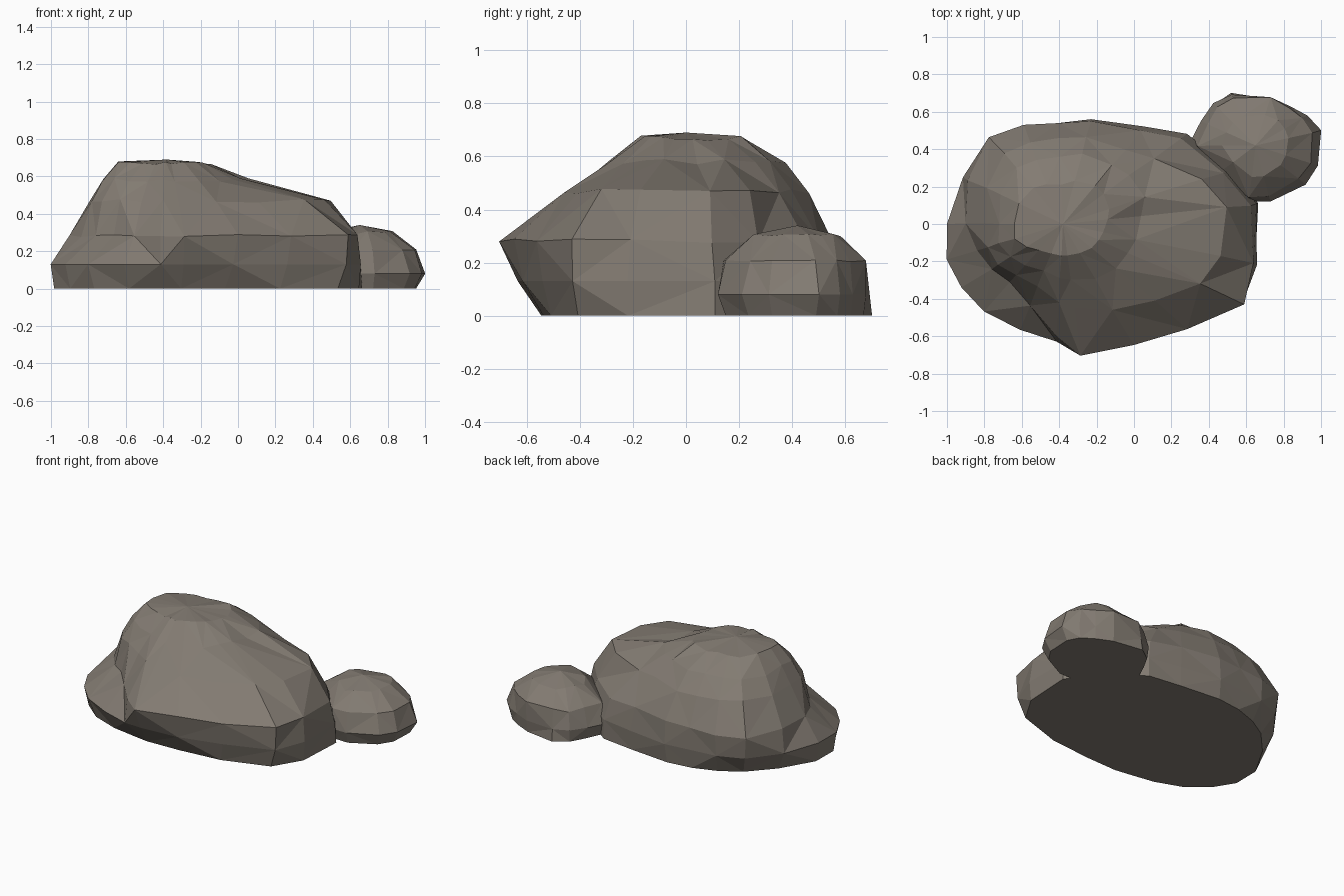
import bpy
import bmesh
import random
from math import cos, sin, radians

random.seed(4)

default_cube = bpy.data.objects.get("Cube")
if default_cube:
    bpy.data.objects.remove(default_cube, do_unlink=True)


def make_material(name, colour):
    material = bpy.data.materials.new(name)
    material.use_nodes = True
    material.diffuse_color = colour
    shader = material.node_tree.nodes["Principled BSDF"]
    shader.inputs["Base Color"].default_value = colour
    shader.inputs["Roughness"].default_value = 0.9
    return material


def make_rock(name, centre, levels, columns, peak, material, jitter):
    """Faceted boulder: each column holds a direction in degrees, then the
    reach that way in hundredths, from the lowest level to the highest."""
    mesh_builder = bmesh.new()
    count = len(columns)
    rings = []
    for level, height in enumerate(levels):
        ring = []
        for direction, *reaches in columns:
            angle = radians(direction)
            reach = reaches[level] / 100
            lift = 0
            # uneven the upper rings so the facets look chipped
            if level > 1:
                lift = random.uniform(-jitter, jitter)
                angle += random.uniform(-jitter, jitter)
            ring.append(mesh_builder.verts.new((
                centre[0] + reach * cos(angle),
                centre[1] + reach * sin(angle),
                height + lift)))
        rings.append(ring)

    # flat underside
    mesh_builder.faces.new(list(reversed(rings[0])))

    # sides, split into triangles along alternating diagonals
    for level in range(len(rings) - 1):
        low, high = rings[level], rings[level + 1]
        for step in range(count):
            after = (step + 1) % count
            a, b, c, d = low[step], low[after], high[after], high[step]
            if (step + level) % 2:
                triangles = ((a, b, c), (a, c, d))
            else:
                triangles = ((a, b, d), (b, c, d))
            for triangle in triangles:
                mesh_builder.faces.new(triangle)

    # crown
    top = mesh_builder.verts.new((centre[0], centre[1], peak))
    for step in range(count):
        mesh_builder.faces.new((rings[-1][step], rings[-1][(step + 1) % count], top))

    bmesh.ops.recalc_face_normals(mesh_builder, faces=mesh_builder.faces)
    mesh = bpy.data.meshes.new(name)
    mesh_builder.to_mesh(mesh)
    mesh_builder.free()
    mesh.materials.append(material)
    rock = bpy.data.objects.new(name, mesh)
    bpy.context.collection.objects.link(rock)
    return rock


stone = make_material("brown_grey_stone", (0.225, 0.198, 0.168, 1))

# Large boulder with a low ledge at one front corner
large_columns = [
    (6, 105, 104, 101, 88, 42, 24),
    (18, 95, 95, 90, 78, 46, 26),
    (36, 82, 82, 78, 60, 44, 27),
    (50, 67, 68, 65, 52, 41, 27),
    (75, 56, 58, 57, 48, 39, 24),
    (93, 52, 54, 54, 46, 36, 21),
    (112, 50, 56, 57, 47, 37, 23),
    (130, 50, 59, 61, 49, 39, 25),
    (155, 52, 59, 56, 45, 37, 26),
    (180, 60, 62, 52, 41, 34, 26),
    (197, 63, 65, 48, 42, 36, 27),
    (212, 61, 64, 45, 41, 33, 23),
    (228, 58, 63, 42, 37, 30, 19),
    (248, 54, 61, 47, 36, 27, 17),
    (267, 53, 63, 60, 42, 29, 17),
    (278, 55, 64, 71, 45, 30, 17),
    (300, 62, 71, 75, 53, 34, 18),
    (320, 79, 84, 87, 64, 37, 20),
    (336, 100, 105, 106, 80, 38, 21),
    (348, 105, 106, 104, 86, 40, 22),
]
make_rock("large_boulder", (-0.38, 0), (0, 0.13, 0.28, 0.47, 0.58, 0.67),
          large_columns, 0.69, stone, 0.01)

# Small boulder resting against the back corner
small_columns = [
    (13, 31, 36, 31, 18),
    (30, 30, 32, 29, 18),
    (48, 27, 28, 27, 18),
    (73, 26, 27, 27, 17),
    (115, 31, 30, 28, 17),
    (135, 31, 32, 29, 17),
    (156, 30, 32, 28, 17),
    (180, 33, 36, 31, 18),
    (217, 25, 27, 25, 15),
    (263, 27, 30, 28, 17),
    (285, 28, 31, 28, 17),
    (322, 30, 34, 29, 17),
    (342, 31, 35, 31, 17),
]
make_rock("small_boulder", (0.65, 0.42), (0, 0.08, 0.2, 0.3),
          small_columns, 0.34, stone, 0.01)
